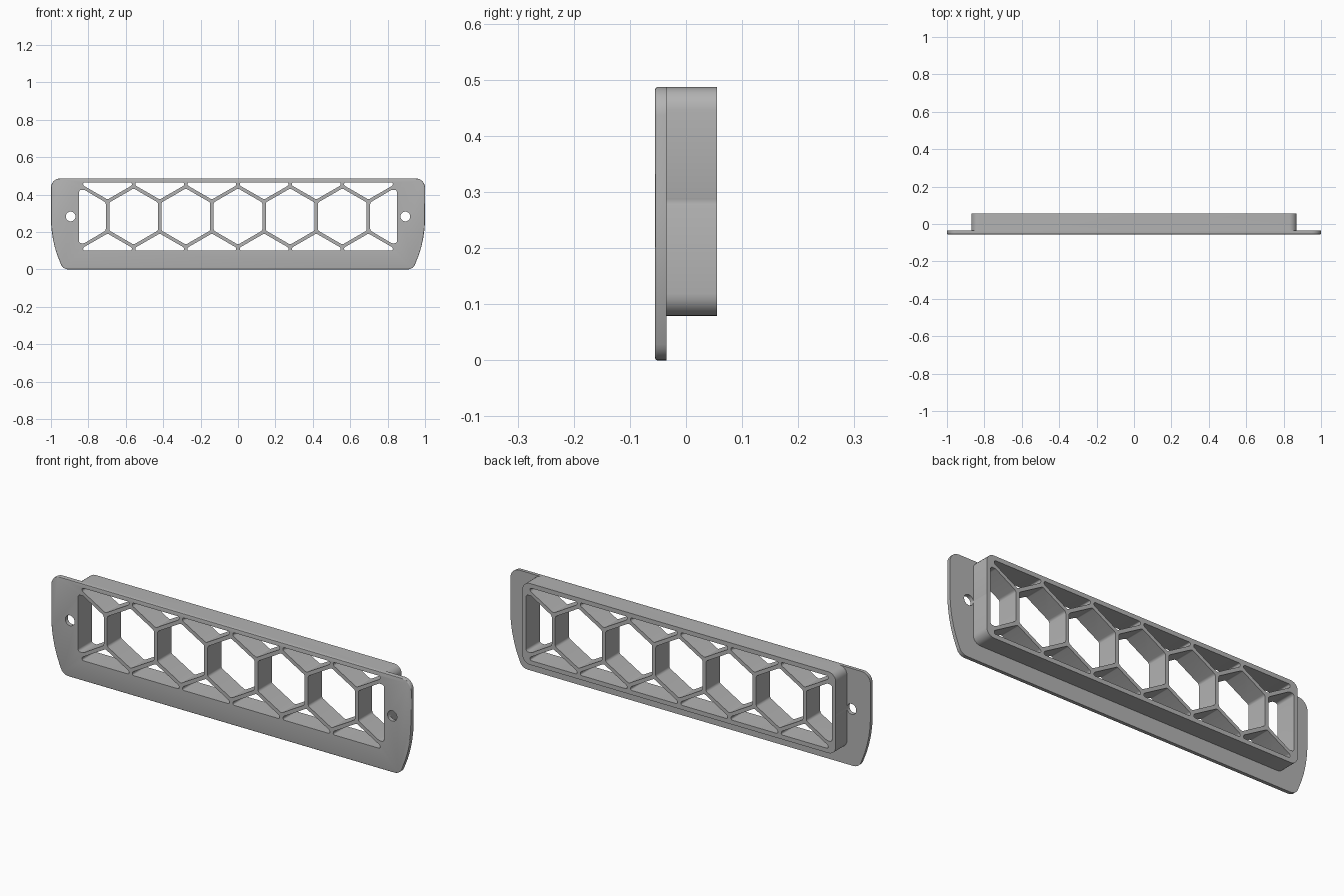
import bpy, bmesh, math
from mathutils import Vector

default = bpy.data.objects.get("Cube")
if default:
    bpy.data.objects.remove(default, do_unlink=True)

PITCH = 0.279          # spacing of the honeycomb cells
MID = 0.283            # height of the honeycomb centre line
HALF = 0.13            # half width of a cell opening
FRONT, SEAM, BACK = -0.055, -0.035, 0.055

grey = bpy.data.materials.new("matte_grey")
grey.use_nodes = True
grey.diffuse_color = (0.45, 0.45, 0.45, 1)
grey.node_tree.nodes["Principled BSDF"].inputs["Base Color"].default_value = (0.45, 0.45, 0.45, 1)


def rounded(corners, steps=6):
    """Fillet a polygon of (x, z, radius) corners with circular arcs."""
    out = []
    for i, (x, z, r) in enumerate(corners):
        p = Vector((x, z))
        a = Vector(corners[i - 1][:2]) - p
        b = Vector(corners[(i + 1) % len(corners)][:2]) - p
        if r == 0:
            out.append(p)
            continue
        half = a.angle(b) / 2
        t = min(r / math.tan(half), 0.48 * min(a.length, b.length))
        start, end, w = p + a.normalized() * t, p + b.normalized() * t, math.sin(half)
        for k in range(steps + 1):
            u = k / steps
            c0, c1, c2 = (1 - u) ** 2, 2 * u * (1 - u) * w, u * u
            out.append((start * c0 + p * c1 + end * c2) / (c0 + c1 + c2))
    return out


def prism(bm, outline, y0, y1, front_fillet=0):
    """Extrude an outline in the xz plane from y0 back to y1."""
    face = bm.faces.new([bm.verts.new((p[0], y0, p[1])) for p in outline])
    front_edges = list(face.edges)
    ext = bmesh.ops.extrude_face_region(bm, geom=[face], use_keep_orig=True)
    moved = [g for g in ext["geom"] if isinstance(g, bmesh.types.BMVert)]
    bmesh.ops.translate(bm, verts=moved, vec=(0, y1 - y0, 0))
    bmesh.ops.recalc_face_normals(bm, faces=bm.faces[:])
    if front_fillet:
        bmesh.ops.bevel(bm, geom=front_edges, offset=front_fillet, segments=3,
                        profile=0.5, affect='EDGES')


def finish(bm, name):
    mesh = bpy.data.meshes.new(name)
    bm.to_mesh(mesh)
    bm.free()
    mesh.materials.append(grey)
    obj = bpy.data.objects.new(name, mesh)
    bpy.context.collection.objects.link(obj)
    return obj


def combine(target, other, operation):
    bpy.context.view_layer.objects.active = target
    mod = target.modifiers.new(operation.lower(), 'BOOLEAN')
    mod.operation, mod.solver, mod.object = operation, 'EXACT', other
    bpy.ops.object.modifier_apply(modifier=mod.name)
    bpy.data.objects.remove(other, do_unlink=True)


# Flange plate with sides that curve inward toward the bottom
side = [(1, 0.487, 0.05)]
side += [(1 - 0.9 * (0.27 - z) ** 2, z, 0) for z in (0.27, 0.22, 0.17, 0.12, 0.08)]
side += [(0.936, 0, 0.045)]
bm = bmesh.new()
prism(bm, rounded(side + [(-x, z, r) for x, z, r in reversed(side)]), FRONT, SEAM, 0.004)
grille = finish(bm, "vent_grille")

# Raised frame behind the plate
bm = bmesh.new()
prism(bm, rounded([(0.87, 0.487, 0.04), (0.87, 0.079, 0.04),
                   (-0.87, 0.079, 0.04), (-0.87, 0.487, 0.04)]), SEAM, BACK)
combine(grille, finish(bm, "rear_frame"), 'UNION')

# Openings of the honeycomb and the screw holes
openings = []
R = HALF / math.cos(math.pi / 6)
for i in range(-2, 3):
    openings.append(rounded([(i * PITCH + R * math.sin(k * math.pi / 3),
                              MID + R * math.cos(k * math.pi / 3), 0.015) for k in range(6)]))
for i in range(6):
    cx = (i - 2.5) * PITCH
    for s in (-1, 1):
        openings.append(rounded([(cx + x, MID + s * h, 0.012) for x, h in (
            (0, 0.091), (HALF, 0.166), (HALF, 0.182), (-HALF, 0.182), (-HALF, 0.166))]))
for s in (-1, 1):
    openings.append(rounded([(s * x, MID + h, r) for x, h, r in (
        (0.707, -0.075, 0.015), (0.707, 0.075, 0.015), (0.822, 0.143, 0.02), (0.85, 0.143, 0.03),
        (0.85, -0.143, 0.03), (0.822, -0.143, 0.02))]))
    openings.append([(s * 0.895 + 0.026 * math.cos(k * math.pi / 16),
                      MID + 0.026 * math.sin(k * math.pi / 16)) for k in range(32)])
bm = bmesh.new()
for outline in openings:
    prism(bm, outline, FRONT - 0.05, BACK + 0.05)
cutter = finish(bm, "opening_cutter")
cutter.hide_render = True
combine(grille, cutter, 'DIFFERENCE')

# Smooth fillets, crisp edges
bpy.ops.object.select_all(action='DESELECT')
grille.select_set(True)
bpy.context.view_layer.objects.active = grille
bpy.ops.object.shade_smooth_by_angle(angle=math.radians(30))
